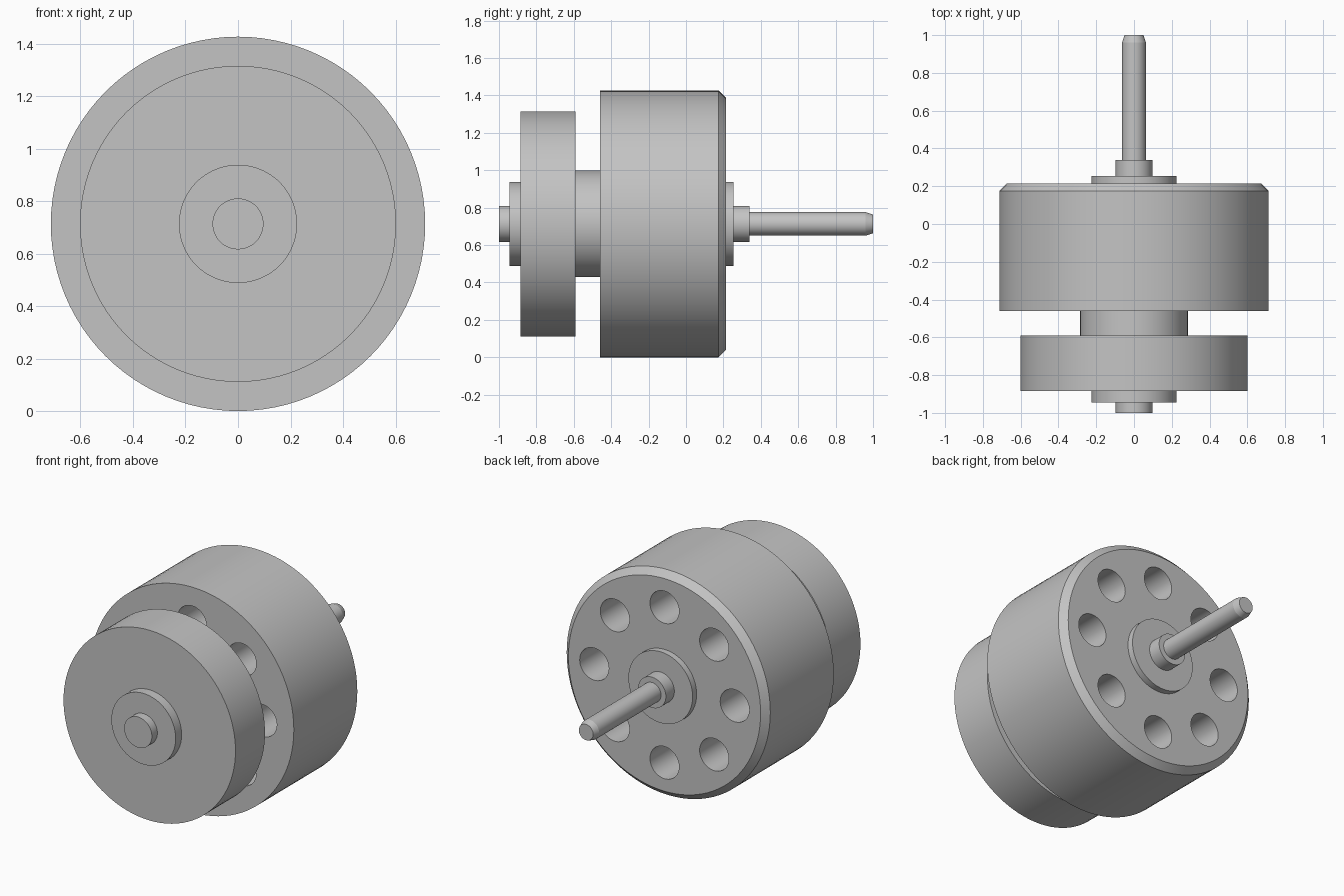
import bpy
import bmesh
from math import cos, sin, tau, radians
from mathutils import Matrix, Vector

AXIS_Z = 0.713
SEGMENTS = 96

default_cube = bpy.data.objects.get("Cube")
if default_cube:
    bpy.data.objects.remove(default_cube, do_unlink=True)

# Single plain grey
GREY = (0.55, 0.55, 0.55, 1.0)
grey = bpy.data.materials.new("plain grey")
grey.use_nodes = True
grey.diffuse_color = GREY
grey.node_tree.nodes["Principled BSDF"].inputs["Base Color"].default_value = GREY


def finish(bm, name):
    bmesh.ops.recalc_face_normals(bm, faces=bm.faces)
    mesh = bpy.data.meshes.new(name)
    bm.to_mesh(mesh)
    bm.free()
    mesh.materials.append(grey)
    obj = bpy.data.objects.new(name, mesh)
    bpy.context.collection.objects.link(obj)
    return obj


def activate(obj):
    bpy.ops.object.select_all(action='DESELECT')
    obj.select_set(True)
    bpy.context.view_layer.objects.active = obj


def smooth(obj):
    activate(obj)
    bpy.ops.object.shade_smooth_by_angle(angle=radians(12))


def turned(name, profile):
    """Solid of revolution about the y axis from (y, radius) points."""
    bm = bmesh.new()
    rings = []
    for y, r in profile:
        angles = [tau * i / SEGMENTS for i in range(SEGMENTS)]
        rings.append([bm.verts.new((r * cos(a), y, AXIS_Z + r * sin(a))) for a in angles])
    for low, high in zip(rings, rings[1:]):
        for i in range(SEGMENTS):
            j = (i + 1) % SEGMENTS
            bm.faces.new((low[i], low[j], high[j], high[i]))
    bm.faces.new(rings[0])
    bm.faces.new(rings[-1])
    return finish(bm, name)


# Plain turned parts, front to back
parts = {
    "front_stub": [(-1.0, 0.097), (-0.945, 0.097)],
    "front_flange": [(-0.945, 0.225), (-0.885, 0.225)],
    "front_disc": [(-0.885, 0.602), (-0.59, 0.602)],
    "neck": [(-0.59, 0.285), (-0.46, 0.285)],
    "back_flange": [(0.215, 0.225), (0.255, 0.225)],
    "back_collar": [(0.255, 0.097), (0.34, 0.097)],
    "shaft": [(0.34, 0.063), (0.96, 0.063), (1.0, 0.05)],
}
for part_name, part_profile in parts.items():
    smooth(turned(part_name, part_profile))

# Main drum with chamfered back rim
drum = turned("drum", [(-0.46, 0.713), (0.175, 0.713), (0.215, 0.673)])

# Ring of eight through holes
bm = bmesh.new()
lay_along_y = Matrix.Rotation(radians(90), 4, 'X')
for i in range(8):
    a = tau * i / 8
    centre = Vector((0.492 * cos(a), -0.12, AXIS_Z + 0.492 * sin(a)))
    bmesh.ops.create_cone(bm, cap_ends=True, segments=48, radius1=0.102, radius2=0.102,
                          depth=1.0, matrix=Matrix.Translation(centre) @ lay_along_y)
cutter = finish(bm, "hole_cutter")
cutter.hide_render = True

cut = drum.modifiers.new("holes", 'BOOLEAN')
cut.operation = 'DIFFERENCE'
cut.solver = 'EXACT'
cut.object = cutter
activate(drum)
bpy.ops.object.modifier_apply(modifier=cut.name)
bpy.data.objects.remove(cutter, do_unlink=True)
smooth(drum)
